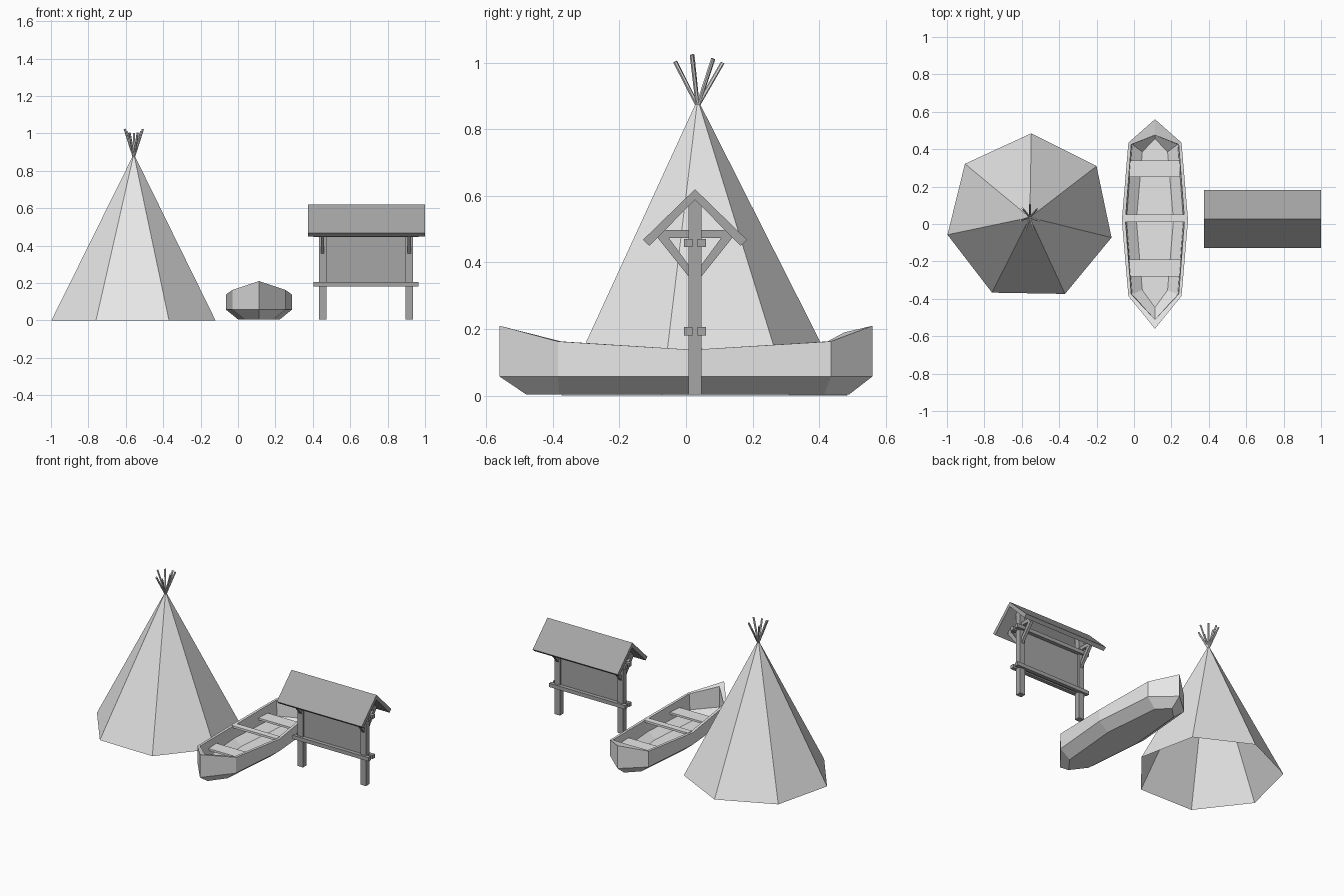
import bpy, bmesh, math
from mathutils import Vector

cube = bpy.data.objects.get("Cube")
if cube:
    bpy.data.objects.remove(cube, do_unlink=True)


def material(name, value):
    mat = bpy.data.materials.new(name)
    mat.use_nodes = True
    color = (value, value, value, 1)
    mat.diffuse_color = color
    mat.node_tree.nodes["Principled BSDF"].inputs["Base Color"].default_value = color
    return mat


LIGHT = material("light_grey", 0.8)
DARK = material("mid_grey", 0.38)


def make(name, bm, mat):
    bmesh.ops.recalc_face_normals(bm, faces=bm.faces)
    mesh = bpy.data.meshes.new(name)
    bm.to_mesh(mesh)
    bm.free()
    mesh.materials.append(mat)
    obj = bpy.data.objects.new(name, mesh)
    bpy.context.collection.objects.link(obj)
    return obj


def prism(name, profile, x0, x1, mat):
    """Extrude a (y, z) profile along x."""
    bm = bmesh.new()
    face = bm.faces.new([bm.verts.new((x0, y, z)) for y, z in profile])
    ext = bmesh.ops.extrude_face_region(bm, geom=[face])["geom"]
    moved = [v for v in ext if isinstance(v, bmesh.types.BMVert)]
    bmesh.ops.translate(bm, verts=moved, vec=(x1 - x0, 0, 0))
    if face.is_valid is False or len(bm.faces) < len(profile) + 2:
        bm.faces.new([v for v in bm.verts if v not in moved])
    return make(name, bm, mat)


def box(name, x0, x1, y0, y1, z0, z1, mat):
    return prism(name, [(y0, z0), (y1, z0), (y1, z1), (y0, z1)], x0, x1, mat)


# Tent: open seven-sided cone
SIDES = 7
APEX = Vector((-0.557, 0.035, 0.89))
angles = [math.radians(89) + math.tau * k / SIDES for k in range(SIDES)]
bm = bmesh.new()
tip = bm.verts.new(APEX)
base = [bm.verts.new((APEX.x + 0.45 * math.cos(a), APEX.y + 0.45 * math.sin(a), 0))
        for a in angles]
for k in range(SIDES):
    bm.faces.new((base[k], base[(k + 1) % SIDES], tip))
make("tent_cover", bm, LIGHT)

# Tent poles fanning out above the apex
for k, a in enumerate(angles):
    bottom = APEX - Vector((0, 0, 0.02))
    top = Vector((APEX.x + 0.05 * math.cos(a), APEX.y + 0.075 * math.sin(a),
                  1.03 - 0.03 * abs(math.sin(a))))
    axis = top - bottom
    bm = bmesh.new()
    bmesh.ops.create_cone(bm, cap_ends=True, segments=6, radius1=0.006,
                          radius2=0.006, depth=axis.length)
    pole = make(f"tent_pole_{k + 1}", bm, LIGHT)
    pole.rotation_mode = "QUATERNION"
    pole.rotation_quaternion = axis.to_track_quat("Z", "Y")
    pole.location = (bottom + top) / 2

# Canoe hull: half sections lofted bow to stern, then mirrored
CANOE_X = 0.112
CHINE = 0.058
# outer y, width, height; bottom y, width; inner y, width, height
stations = [
    (-0.56, 0, 0.21, -0.48, 0, -0.51, 0, 0.195),
    (-0.385, 0.142, 0.163, -0.38, 0.075, -0.375, 0.127, 0.163),
    (0.02, 0.177, 0.138, 0.02, 0.11, 0.02, 0.158, 0.138),
    (0.435, 0.142, 0.163, 0.415, 0.075, 0.425, 0.127, 0.163),
    (0.56, 0, 0.21, 0.49, 0, 0.475, 0, 0.19),
]
bm = bmesh.new()
rows = []
for y, w, z, yb, wb, yi, wi, zi in stations:
    section = [(0, yb, 0.004), (wb, yb, 0.004), (w, y, CHINE), (w, y, z),
               (wi, yi, zi), (wi * 0.96, yi, CHINE),
               (wb * 0.9, yb * 0.93, 0.018), (0, yb * 0.93, 0.018)]
    rows.append([bm.verts.new(p) for p in section])
for a, b in zip(rows, rows[1:]):
    for j in range(len(a) - 1):
        bm.faces.new((a[j], a[j + 1], b[j + 1], b[j]))
bmesh.ops.remove_doubles(bm, verts=bm.verts, dist=0.0005)
hull = make("canoe_hull", bm, LIGHT)
hull.location.x = CANOE_X
mirror = hull.modifiers.new("mirror", "MIRROR")
mirror.use_clip = True

# Canoe seats and centre thwart
for name, half, y0, y1, z0, z1 in (
        ("canoe_front_seat", 0.138, -0.28, -0.19, 0.095, 0.108),
        ("canoe_rear_seat", 0.135, 0.25, 0.34, 0.095, 0.108),
        ("canoe_thwart", 0.162, 0.01, 0.05, 0.128, 0.142)):
    box(name, CANOE_X - half, CANOE_X + half, y0, y1, z0, z1, LIGHT)

# Notice board: roof, panel and rails
MID = 0.027
roof = [(0, 0.62), (0.156, 0.468), (0.137, 0.45), (0, 0.588),
        (-0.137, 0.45), (-0.156, 0.468)]
prism("board_roof", [(MID + y, z) for y, z in roof], 0.375, 1.0, DARK)
box("board_panel", 0.45, 0.915, MID - 0.008, MID + 0.008, 0.19, 0.465, DARK)
for side, label in ((-1, "front"), (1, "back")):
    y0, y1 = sorted((MID + side * 0.008, MID + side * 0.033))
    for level, z in (("lower", 0.181), ("upper", 0.446)):
        box(f"{label}_{level}_rail", 0.405, 0.965, y0, y1, z, z + 0.025, DARK)

# Posts with tie beams and diagonal braces
for x, label in ((0.452, "right"), (0.915, "left")):
    box(f"{label}_post", x - 0.02, x + 0.02, MID - 0.019, MID + 0.019, 0.004, 0.592, DARK)
    tie = [(-0.112, 0.474), (0.112, 0.474), (0.09, 0.497), (-0.09, 0.497)]
    prism(f"{label}_tie_beam", [(MID + y, z) for y, z in tie], x - 0.01, x + 0.01, DARK)
    brace = [(0.017, 0.355), (0.017, 0.39), (0.092, 0.492), (0.112, 0.474)]
    for side, end in ((-1, "front"), (1, "back")):
        prism(f"{label}_{end}_brace", [(MID + side * y, z) for y, z in brace],
              x - 0.009, x + 0.009, DARK)
